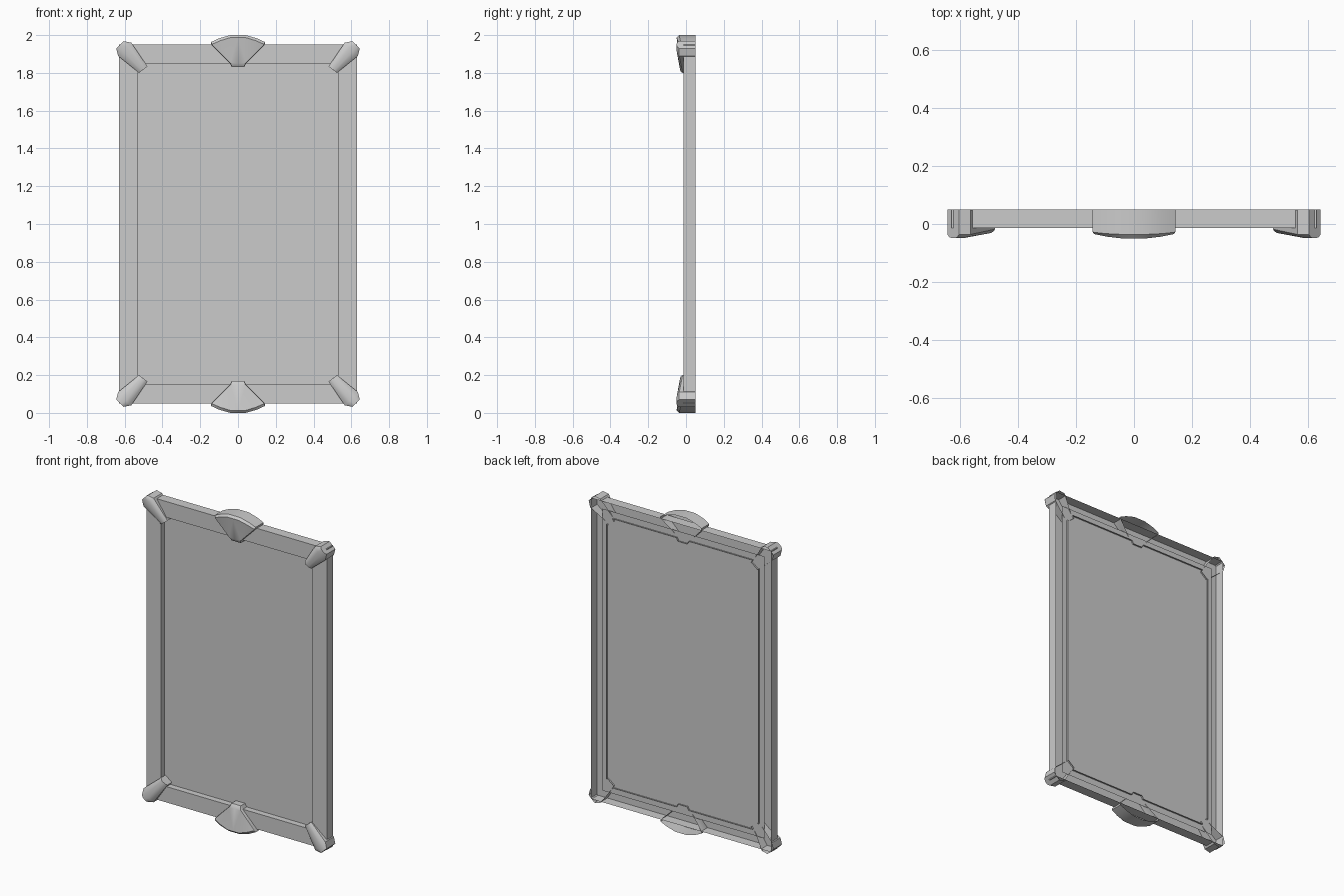
import bpy, bmesh
from mathutils import Vector
from math import radians

if "Cube" in bpy.data.objects:
    bpy.data.objects.remove(bpy.data.objects["Cube"])


def shell(name, loops, closed=True, cap=False, mirror=(False, False), smooth=False):
    """Skin successive point loops (x, y, z measured from mid height), then mirror."""
    bm = bmesh.new()
    rows = [[bm.verts.new(p) for p in loop] for loop in loops]
    n = len(rows[0])
    for r0, r1 in zip(rows, rows[1:]):
        for i in range(n if closed else n - 1):
            j = (i + 1) % n
            bm.faces.new((r0[i], r0[j], r1[j], r1[i]))
    if cap:
        face = bm.faces.new(rows[-1])
        bmesh.ops.recalc_face_normals(bm, faces=bm.faces)
        bmesh.ops.triangulate(bm, faces=[face])
    elif bm.faces:
        bmesh.ops.recalc_face_normals(bm, faces=bm.faces)
    me = bpy.data.meshes.new(name)
    bm.to_mesh(me)
    bm.free()
    ob = bpy.data.objects.new(name, me)
    ob.location.z = 1
    bpy.context.collection.objects.link(ob)
    if smooth:
        bpy.ops.object.select_all(action='DESELECT')
        ob.select_set(True)
        bpy.context.view_layer.objects.active = ob
        bpy.ops.object.shade_smooth_by_angle(angle=radians(35))
    if any(mirror):
        m = ob.modifiers.new("mirror", 'MIRROR')
        m.use_axis = (mirror[0], False, mirror[1])
        m.merge_threshold = 0.0005
    return ob


def rect(hx, hz, y):
    return [(-hx, y, -hz), (hx, y, -hz), (hx, y, hz), (-hx, y, hz)]


FRONT, BACK, PANEL = -0.013, 0.05, 0.025

# Frame: thin shell, front face and outer wall, open at the back
shell("frame", [rect(0.63, 0.95, BACK), rect(0.63, 0.95, FRONT), rect(0.53, 0.85, FRONT)])

# Mirror panel set behind the frame opening
shell("mirror_panel", [rect(0.565, 0.89, PANEL)], cap=True)

# Inner lip: wall around the opening, notched around the ornament tips
lip = [(0, 0.83), (0.032, 0.83), (0.043, 0.85), (0.49, 0.85), (0.48, 0.835),
       (0.524, 0.80), (0.53, 0.805), (0.53, 0)]
shell("inner_lip", [[(x, y, z) for x, z in lip] for y in (FRONT, 0.035)],
      closed=False, mirror=(True, True))

# Corner brackets: tapered rounded bars on the diagonal
# outline entries: x, z, is outer end
outline = [(0.48, 0.835, 0), (0.524, 0.80, 0), (0.635, 0.89, 1),
           (0.645, 0.93, 1), (0.605, 0.968, 1), (0.565, 0.96, 1)]
axis_a = Vector((0.502, 0.8175))
axis_d = (Vector((0.612, 0.937)) - axis_a).normalized()


def bracket_loop(shrink, y_tip, y_outer):
    pts = []
    for x, z, outer in outline:
        p = Vector((x, z))
        q = axis_a + axis_d * (p - axis_a).dot(axis_d)
        p = p.lerp(q, shrink)
        pts.append((p.x, y_outer if outer else y_tip, p.y))
    return pts


shell("corner_brackets",
      [bracket_loop(0, 0.02, BACK), bracket_loop(0, -0.018, -0.036),
       bracket_loop(0.3, -0.026, -0.045), bracket_loop(0.7, -0.031, -0.049)],
      cap=True, mirror=(True, True), smooth=True)

# Fan crests at the middle of the top and bottom rails (half profile, mirrored)
# rim entries: x, z, front y, back y
rim = [(0, 1.0, -0.036, BACK), (0.04, 1.0, -0.036, BACK), (0.10, 0.983, -0.033, BACK),
       (0.143, 0.963, -0.028, BACK), (0.141, 0.95, -0.026, BACK),
       (0.044, 0.852, -0.024, 0.02), (0.032, 0.83, -0.018, 0.02), (0, 0.83, -0.018, 0.02)]
face = [(0, -0.05, 0.987), (0.04, -0.05, 0.987), (0.092, -0.044, 0.971),
        (0.137, -0.035, 0.952), (0.134, -0.034, 0.946),
        (0.042, -0.031, 0.853), (0.038, -0.031, 0.85), (0, -0.034, 0.85)]
shell("fan_crests",
      [[(x, b, z) for x, z, f, b in rim], [(x, f, z) for x, z, f, b in rim], face],
      closed=False, cap=True, mirror=(True, True), smooth=True)
